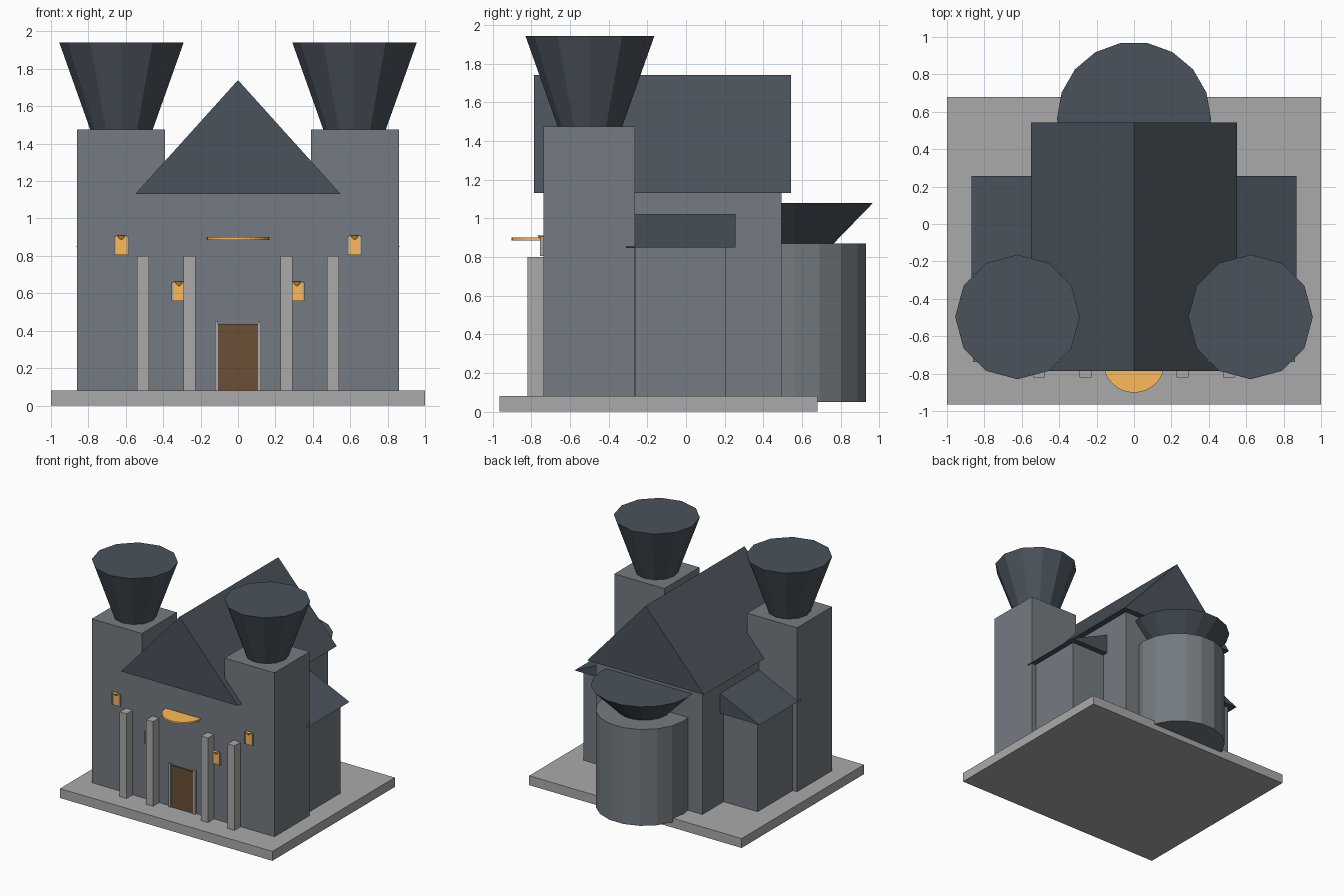
import bpy, bmesh, math
from mathutils import Matrix

if "Cube" in bpy.data.objects:
    bpy.data.objects.remove(bpy.data.objects["Cube"])


def material(name, rgb):
    m = bpy.data.materials.new(name)
    m.diffuse_color = (*rgb, 1)
    m.use_nodes = True
    m.node_tree.nodes["Principled BSDF"].inputs["Base Color"].default_value = m.diffuse_color
    return m


WALL = material("wall_stone", (0.174, 0.198, 0.218))
ROOF = material("slate", (0.068, 0.085, 0.106))
WOOD = material("door_wood", (0.148, 0.077, 0.037))
GLOW = material("window_glow", (1.0, 0.49, 0.10))
TRIM = material("pale_stone", (0.4, 0.4, 0.4))


def finish(name, bm, mat):
    bmesh.ops.recalc_face_normals(bm, faces=bm.faces)
    me = bpy.data.meshes.new(name)
    bm.to_mesh(me)
    bm.free()
    me.materials.append(mat)
    ob = bpy.data.objects.new(name, me)
    bpy.context.collection.objects.link(ob)
    return ob


def box(name, x, y, z, mat):
    bm = bmesh.new()
    bmesh.ops.create_cube(bm, size=1)
    for v in bm.verts:
        for i, r in enumerate((x, y, z)):
            v.co[i] = r[0] if v.co[i] < 0 else r[1]
    return finish(name, bm, mat)


def cone(name, cx, cy, z, r1, r2, sides, mat, turn=0):
    bm = bmesh.new()
    mtx = Matrix.Translation((cx, cy, sum(z) / 2)) @ Matrix.Rotation(math.radians(turn), 4, 'Z')
    bmesh.ops.create_cone(bm, cap_ends=True, segments=sides, radius1=r1,
                          radius2=r2, depth=z[1] - z[0], matrix=mtx)
    return finish(name, bm, mat)


def gable(name, half, y, z, mat):
    # triangular prism with its ridge along y
    bm = bmesh.new()
    a, b = [[bm.verts.new(p) for p in ((-half, t, z[0]), (half, t, z[0]), (0, t, z[1]))]
            for t in y]
    bm.faces.new(a)
    bm.faces.new(b)
    for i in range(3):
        j = (i + 1) % 3
        bm.faces.new((a[i], a[j], b[j], b[i]))
    return finish(name, bm, mat)


FRONT = -0.737

# ground slab
box("base_slab", (-1, 1), (-0.966, 0.68), (0, 0.08), TRIM)

# nave and cross wing
box("nave", (-0.5, 0.5), (FRONT, 0.493), (0.08, 1.13), WALL)
gable("nave_roof", 0.55, (-0.787, 0.543), (1.13, 1.74), ROOF)
box("cross_wing", (-0.82, 0.82), (-0.26, 0.208), (0.08, 0.85), WALL)
gable("cross_wing_roof", 0.87, (-0.31, 0.257), (0.85, 1.25), ROOF)

# rounded apse with flared cap
cone("apse", 0, 0.562, (0.05, 0.87), 0.375, 0.375, 18, WALL, 10)
cone("apse_roof", 0, 0.562, (0.87, 1.08), 0.205, 0.412, 18, ROOF, 10)

# door and glowing disc above
box("door", (-0.11, 0.11), (-0.75, FRONT + 0.01), (0.08, 0.435), WOOD)
cone("rose_disc", 0, FRONT, (0.885, 0.9), 0.165, 0.165, 32, GLOW)


def window(name, cx, z0):
    # glowing pane, small flared head and two jambs
    box(name + "_pane", (cx - 0.03, cx + 0.03), (-0.75, FRONT + 0.01),
        (z0, z0 + 0.105), GLOW)
    cone(name + "_head", cx, FRONT - 0.005, (z0 + 0.075, z0 + 0.105), 0.004, 0.026, 12, GLOW)
    for s in (-1, 1):
        box(name + "_jamb", sorted((cx + s * 0.029, cx + s * 0.04)),
            (-0.755, FRONT + 0.01), (z0, z0 + 0.1), TRIM)


for s in (-1, 1):
    # towers with flared caps
    box("tower", sorted((s * 0.39, s * 0.86)), (FRONT, -0.265), (0.08, 1.475), WALL)
    cone("tower_roof", s * 0.623, -0.497, (1.475, 1.942), 0.167, 0.333, 12, ROOF)
    # front pillars
    for x in (0.259, 0.508):
        box("pillar", (s * x - 0.032, s * x + 0.032), (-0.82, FRONT), (0.08, 0.8), TRIM)
    # door posts and windows
    box("door_post", sorted((s * 0.107, s * 0.124)), (-0.758, FRONT + 0.01), (0.08, 0.45), TRIM)
    window("tower_window", s * 0.624, 0.805)
    window("nave_window", s * 0.316, 0.558)
